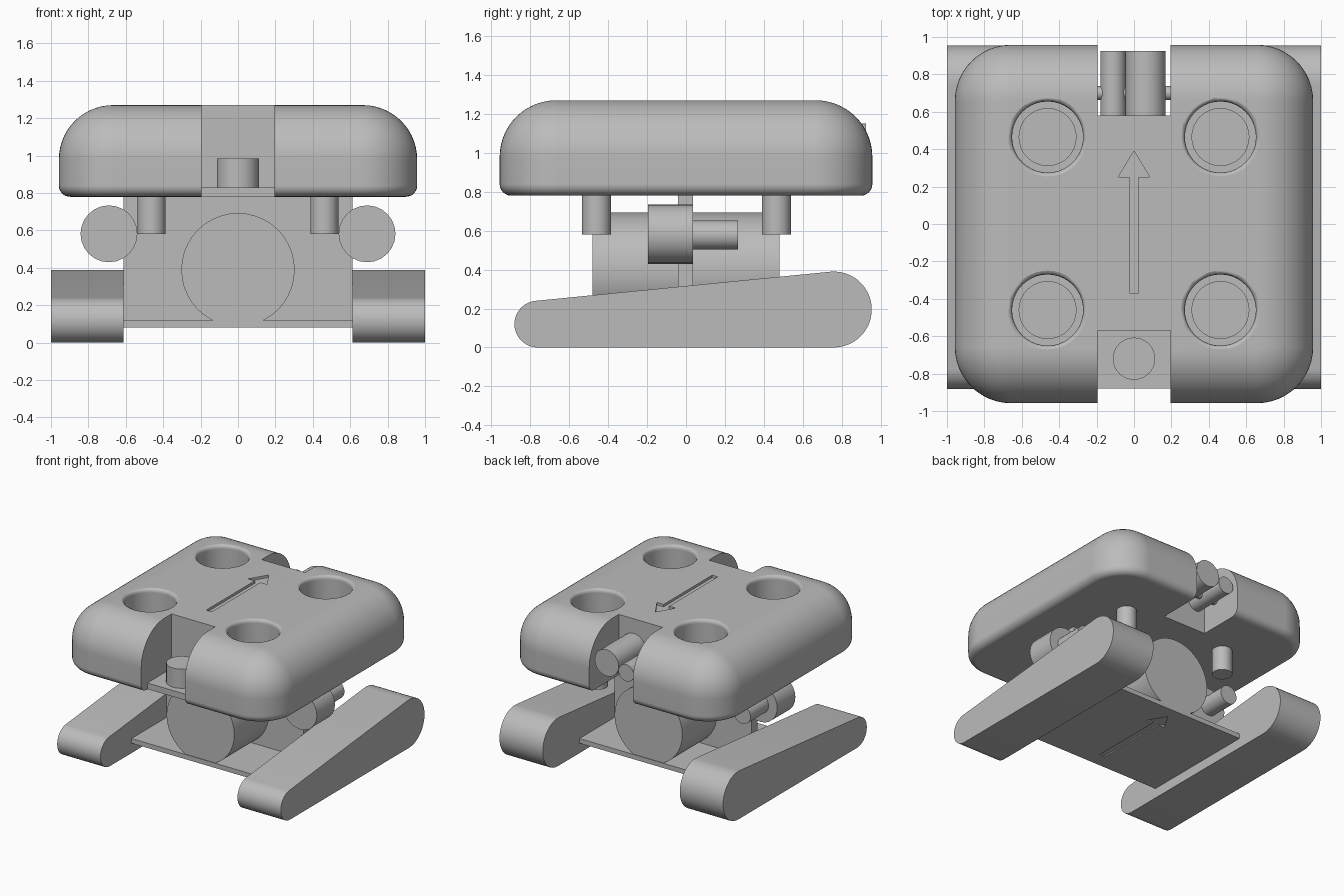
import bpy, bmesh, math
from mathutils import Matrix, Vector

cube = bpy.data.objects.get("Cube")
if cube:
    bpy.data.objects.remove(cube, do_unlink=True)

grey = bpy.data.materials.new("plain_grey")
grey.use_nodes = True
GREY = (0.5, 0.5, 0.5, 1)
grey.diffuse_color = GREY
grey.node_tree.nodes["Principled BSDF"].inputs["Base Color"].default_value = GREY


def finish(name, bm, smooth=True):
    bmesh.ops.recalc_face_normals(bm, faces=bm.faces)
    mesh = bpy.data.meshes.new(name)
    bm.to_mesh(mesh)
    bm.free()
    mesh.materials.append(grey)
    obj = bpy.data.objects.new(name, mesh)
    bpy.context.collection.objects.link(obj)
    if smooth:
        shade(obj)
    return obj


def activate(obj):
    bpy.ops.object.select_all(action="DESELECT")
    obj.select_set(True)
    bpy.context.view_layer.objects.active = obj


def shade(obj):
    activate(obj)
    bpy.ops.object.shade_smooth_by_angle(angle=math.radians(31))


def box(name, x0, x1, y0, y1, z0, z1):
    bm = bmesh.new()
    size = Vector((x1 - x0, y1 - y0, z1 - z0))
    centre = Vector((x0 + x1, y0 + y1, z0 + z1)) / 2
    bmesh.ops.create_cube(bm, size=1, matrix=Matrix.Translation(centre) @ Matrix.Diagonal(size.to_4d()))
    return finish(name, bm, False)


def rod(name, start, end, radius, sides=32):
    """Capped cylinder between two points."""
    a, b = Vector(start), Vector(end)
    turn = (b - a).to_track_quat("Z", "Y").to_matrix().to_4x4()
    bm = bmesh.new()
    bmesh.ops.create_cone(bm, cap_ends=True, segments=sides, radius1=radius, radius2=radius,
                          depth=(b - a).length, matrix=Matrix.Translation((a + b) / 2) @ turn)
    return finish(name, bm)


def prism(name, points, offset):
    """Flat outline pushed along an offset."""
    bm = bmesh.new()
    face = bm.faces.new([bm.verts.new(p) for p in points])
    out = bmesh.ops.extrude_face_region(bm, geom=[face])
    moved = [v for v in out["geom"] if isinstance(v, bmesh.types.BMVert)]
    bmesh.ops.translate(bm, verts=moved, vec=offset)
    return finish(name, bm)


def loft(name, rings):
    bm = bmesh.new()
    loops = [[bm.verts.new(p) for p in ring] for ring in rings]
    for lo, hi in zip(loops, loops[1:]):
        for i in range(len(lo)):
            j = (i + 1) % len(lo)
            bm.faces.new((lo[i], lo[j], hi[j], hi[i]))
    bm.faces.new(loops[0][::-1])
    bm.faces.new(loops[-1])
    return finish(name, bm)


def cut(obj, cutters):
    for cutter in cutters:
        mod = obj.modifiers.new("cut", "BOOLEAN")
        mod.operation = "DIFFERENCE"
        mod.solver = "EXACT"
        mod.object = cutter
        activate(obj)
        bpy.ops.object.modifier_apply(modifier=mod.name)
        bpy.data.objects.remove(cutter, do_unlink=True)


def arrow(z, depth):
    half = [(0.025, -0.37), (0.025, 0.25), (0.085, 0.25)]
    outline = half + [(0, 0.39)] + [(-x, y) for x, y in reversed(half)]
    return prism("arrow_cutter", [(x, y, z) for x, y in outline], (0, 0, depth))


# Rounded body shell
HALF, BOTTOM, TOP = 0.958, 0.78, 1.27
CORNER, CROWN, FOOT = 0.3, 0.29, 0.06


def rounded_square(inset, z, steps=12):
    ring = []
    for q, (sx, sy) in enumerate(((1, 1), (-1, 1), (-1, -1), (1, -1))):
        for i in range(steps + 1):
            a = math.pi / 2 * (q + i / steps)
            ring.append((sx * (HALF - CORNER) + (CORNER - inset) * math.cos(a),
                         sy * (HALF - CORNER) + (CORNER - inset) * math.sin(a), z))
    return ring


layers = []
for i in range(7):
    a = math.pi / 2 * i / 6
    layers.append((FOOT * (1 - math.sin(a)), BOTTOM + FOOT * (1 - math.cos(a))))
for i in range(15):
    a = math.pi / 2 * i / 14
    layers.append((CROWN * (1 - math.cos(a)), TOP - CROWN * (1 - math.sin(a))))
body = loft("body_shell", [rounded_square(*layer) for layer in layers])

# Openings: front and rear slots, four flared wells, engraved arrow
WELL_FLOOR = 0.84
SPOTS = [(x, y) for x in (-0.462, 0.462) for y in (-0.46, 0.465)]
flare = [(0.19, WELL_FLOOR), (0.19, 1.24), (0.193, 1.255), (0.2, 1.265), (0.215, 1.272), (0.215, 1.4)]
cutters = [box("front_cutter", -0.195, 0.195, -1.2, -0.57, 0.6, 1.5),
           box("rear_cutter", -0.195, 0.195, 0.58, 1.2, 0.6, 1.5)]
for x, y in SPOTS:
    cutters.append(loft("well_cutter", [[(x + r * math.cos(k * math.pi / 20), y + r * math.sin(k * math.pi / 20), z)
                                         for k in range(40)] for r, z in flare]))
cutters.append(arrow(TOP - 0.02, 0.1))
cut(body, cutters)
shade(body)
weighted = body.modifiers.new("even_shading", "WEIGHTED_NORMAL")
weighted.keep_sharp = True

# Well discs and the posts under the body
for i, (x, y) in enumerate(SPOTS):
    rod(f"well_disc_{i + 1}", (x, y, WELL_FLOOR - 0.01), (x, y, WELL_FLOOR + 0.05), 0.155)
    rod(f"lower_post_{i + 1}", (x, y, 0.58), (x, y, BOTTOM + 0.02), 0.075)

# Front shelf and its sensor
box("front_shelf", -0.195, 0.195, -0.88, -0.57, BOTTOM, 0.83)
rod("front_sensor", (0, -0.72, 0.82), (0, -0.72, 0.985), 0.113)

# Rear pair of tubes on a cross pin
rod("rear_large_tube", (0.062, 0.58, 1.045), (0.062, 0.925, 1.045), 0.107)
rod("rear_small_tube", (-0.112, 0.58, 1.01), (-0.112, 0.925, 1.01), 0.068)
rod("rear_cross_pin", (-0.2, 0.7, 1.01), (0.2, 0.7, 1.01), 0.037)

# Central drum, upright wall and engraved base plate
rod("central_drum", (0, -0.48, 0.39), (0, 0.48, 0.39), 0.303, 40)
box("upright_wall", -0.613, 0.613, -0.04, 0.037, 0.1, BOTTOM + 0.01)
base = box("base_plate", -0.615, 0.615, -0.485, 0.485, 0.08, 0.118)
cut(base, [arrow(0.0, 0.1)])

# Side skids (two tangent circles) and side canisters
front_y, front_r, back_y, back_r = -0.762, 0.12, 0.76, 0.195
gap = math.hypot(back_y - front_y, back_r - front_r)
lean = math.atan2(back_r - front_r, back_y - front_y) + math.asin((back_r - front_r) / gap)
start, stop = -math.pi / 2, math.pi / 2 + lean
outline = []
for i in range(25):
    a = start + (stop - start) * i / 24
    outline.append((back_y + back_r * math.cos(a), back_r + back_r * math.sin(a)))
for i in range(25):
    a = stop + (math.pi * 1.5 - stop) * i / 24
    outline.append((front_y + front_r * math.cos(a), front_r + front_r * math.sin(a)))
for side, s in (("left", 1), ("right", -1)):
    prism(f"{side}_skid", [(s * 0.613, y, z) for y, z in outline], (s * 0.387, 0, 0))
    rod(f"{side}_canister", (s * 0.69, -0.195, 0.582), (s * 0.69, 0.037, 0.582), 0.152, 24)
    rod(f"{side}_nozzle", (s * 0.69, 0.03, 0.578), (s * 0.69, 0.268, 0.578), 0.075, 24)
